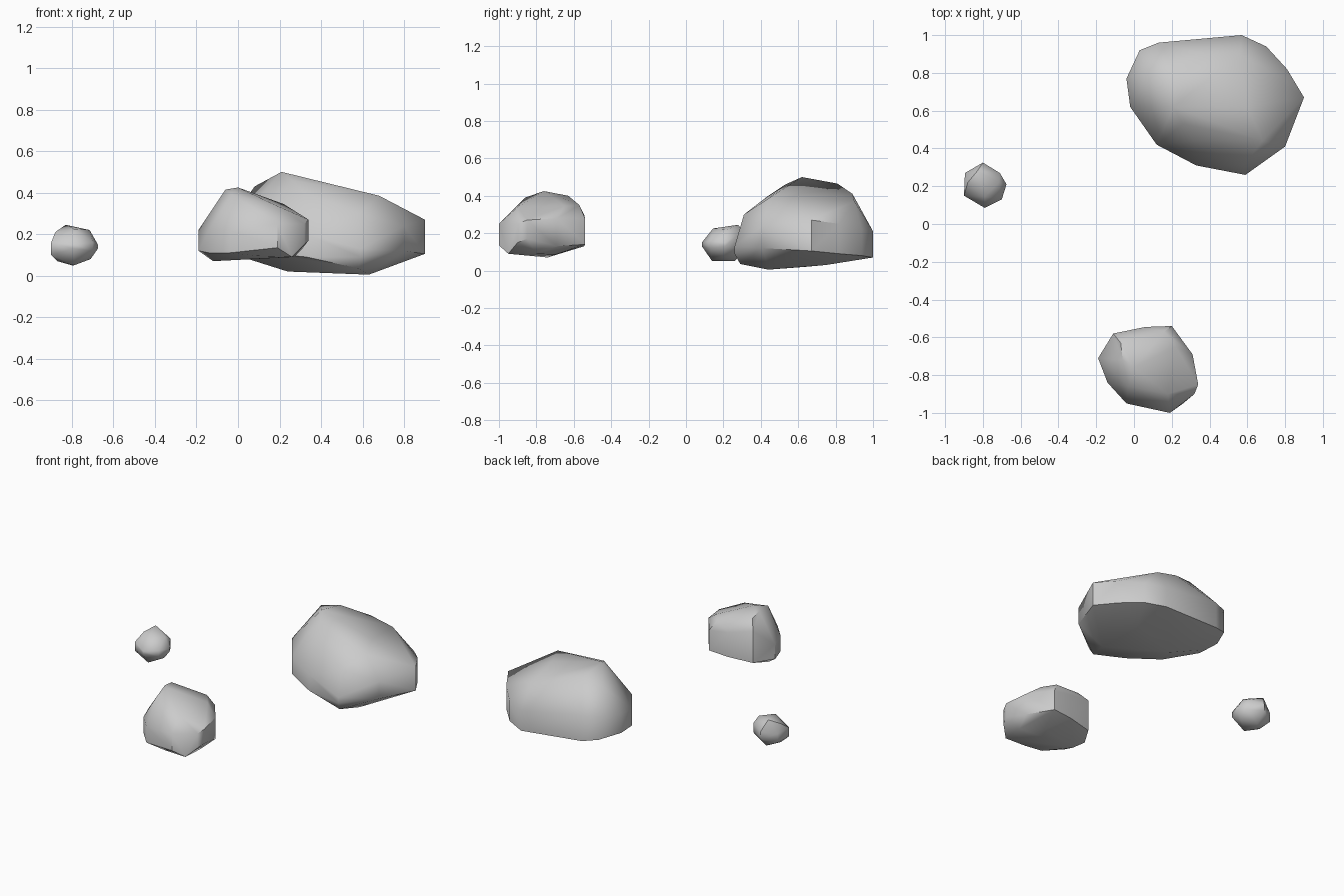
import bpy, bmesh, math


def rock(name, belt, crown, base):
    """Faceted boulder: belt points are (x, y, low z, high z), closed by crown and base points."""
    points = [(x, y, lo) for x, y, lo, hi in belt]
    points += [(x, y, hi) for x, y, lo, hi in belt]
    points += crown + base
    bm = bmesh.new()
    for p in points:
        bm.verts.new(p)
    hull = bmesh.ops.convex_hull(bm, input=bm.verts[:])
    loose = {g for g in hull["geom_interior"] + hull["geom_unused"]
             if isinstance(g, bmesh.types.BMVert)}
    bmesh.ops.delete(bm, geom=list(loose), context='VERTS')
    bmesh.ops.recalc_face_normals(bm, faces=bm.faces[:])
    mesh = bpy.data.meshes.new(name)
    bm.to_mesh(mesh)
    bm.free()
    obj = bpy.data.objects.new(name, mesh)
    bpy.context.collection.objects.link(obj)
    bpy.ops.object.select_all(action='DESELECT')
    obj.select_set(True)
    bpy.context.view_layer.objects.active = obj
    bpy.ops.object.shade_smooth_by_angle(angle=math.radians(45))
    return obj


# Large boulder at the back right
rock("large_rock",
     belt=[(-.04, .77, .13, .26), (.03, .92, .12, .28), (.13, .96, .10, .28),
           (.38, .965, .08, .26), (.57, 1.0, .07, .21), (.70, .94, .08, .22),
           (.81, .82, .09, .25), (.90, .67, .105, .27), (.80, .41, .12, .24),
           (.59, .26, .09, .13), (.33, .31, .09, .20), (.12, .42, .11, .22),
           (-.02, .62, .12, .24)],
     crown=[(.21, .62, .50), (.22, .81, .465), (.08, .80, .43), (.26, .53, .46),
            (.32, .44, .40), (.60, .62, .40), (.68, .44, .385), (.40, .89, .41),
            (.56, .90, .37), (.58, .31, .30)],
     base=[(.63, .44, .005), (.24, .64, .02), (.58, .29, .035), (.05, .70, .08),
           (.60, .75, .03)])

# Medium rock at the front
rock("medium_rock",
     belt=[(-.19, -.71, .12, .22), (-.11, -.58, .12, .34), (.06, -.545, .13, .30),
           (.20, -.54, .14, .28), (.31, -.69, .13, .28), (.34, -.85, .17, .27),
           (.32, -.90, .15, .25), (.19, -1.0, .135, .25), (-.04, -.95, .11, .22),
           (-.14, -.84, .11, .22)],
     crown=[(0, -.76, .425), (-.06, -.72, .415), (-.07, -.63, .40), (-.03, -.86, .39),
            (.22, -.65, .345), (.18, -.90, .34), (.16, -.57, .35)],
     base=[(-.12, -.74, .07), (.26, -.95, .09), (.27, -.80, .09), (.15, -.70, .085),
           (.10, -.95, .095)])

# Small stone on the left
rock("small_rock",
     belt=[(-.80, .325, .12, .17), (-.71, .27, .12, .19), (-.675, .21, .13, .15),
           (-.70, .13, .12, .16), (-.79, .085, .13, .15), (-.90, .15, .10, .16),
           (-.895, .27, .10, .16)],
     crown=[(-.83, .28, .245), (-.715, .22, .22), (-.79, .145, .225), (-.88, .22, .21)],
     base=[(-.79, .14, .05), (-.80, .26, .05), (-.71, .20, .08), (-.87, .20, .07)])
